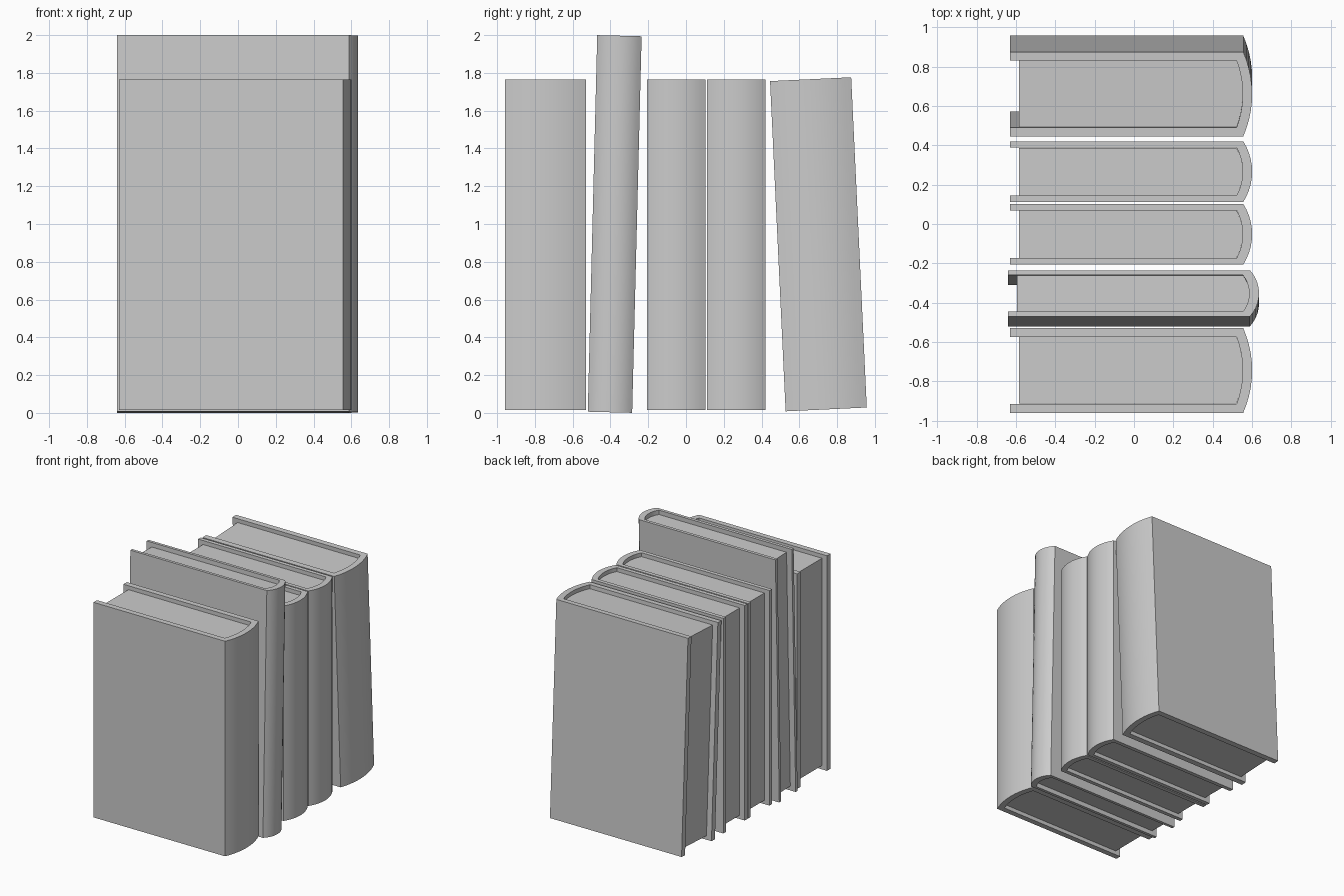
import bpy, bmesh, math

if "Cube" in bpy.data.objects:
    bpy.data.objects.remove(bpy.data.objects["Cube"])

SEG = 10  # facets across the rounded spine


def side_profile(x_left, x_corner, bulge, half):
    """U-shaped outline: board end, spine corner, shallow arc, back again."""
    pts = [(x_left, -half)]
    radius = (half * half + bulge * bulge) / (2 * bulge)
    a = math.asin(half / radius)
    cx = x_corner + bulge - radius
    for i in range(SEG + 1):
        t = -a + 2 * a * i / SEG
        pts.append((cx + radius * math.cos(t), radius * math.sin(t)))
    return pts + [(x_left, half)]


def finish(name, bm, loc, tilt):
    bmesh.ops.recalc_face_normals(bm, faces=bm.faces)
    me = bpy.data.meshes.new(name)
    bm.to_mesh(me)
    bm.free()
    ob = bpy.data.objects.new(name, me)
    bpy.context.collection.objects.link(ob)
    ob.location = loc
    ob.rotation_euler.x = math.radians(tilt)
    bpy.ops.object.select_all(action='DESELECT')
    ob.select_set(True)
    bpy.context.view_layer.objects.active = ob
    bpy.ops.object.shade_smooth_by_angle(angle=math.radians(14))


def extrude(bm, faces, height):
    geo = bmesh.ops.extrude_face_region(bm, geom=faces)['geom']
    verts = [v for v in geo if isinstance(v, bmesh.types.BMVert)]
    bmesh.ops.translate(bm, verts=verts, vec=(0, 0, height))


def book(name, y, z, thick, height, tilt=0, sx=1, dx=0):
    half = thick / 2
    board = thick * 0.105
    recess = height * 0.018
    loc = (dx, y, z)

    # cover: two boards joined by a curved spine
    outer = side_profile(-0.63 * sx, 0.555 * sx, 0.045 * sx, half)
    inner = side_profile(-0.63 * sx, 0.521 * sx, 0.031 * sx, half - board)
    bm = bmesh.new()
    vo = [bm.verts.new((px, py, -height / 2)) for px, py in outer]
    vi = [bm.verts.new((px, py, -height / 2)) for px, py in inner]
    faces = [bm.faces.new((vo[i], vo[i + 1], vi[i + 1], vi[i]))
             for i in range(len(vo) - 1)]
    extrude(bm, faces, height)
    finish(name + "_cover", bm, loc, tilt)

    # page block, set back from the cover edges
    bm = bmesh.new()
    pages = side_profile(-0.585 * sx, 0.521 * sx, 0.031 * sx, half - board - 0.001)
    f = bm.faces.new([bm.verts.new((px, py, -height / 2 + recess)) for px, py in pages])
    extrude(bm, [f], height - 2 * recess)
    finish(name + "_pages", bm, loc, tilt)


# row of books, front to back
book("thick_book", -0.744, 0.89, 0.43, 1.75)
book("tall_book", -0.3775, 1.0, 0.235, 1.994, tilt=-1.44, sx=1.037, dx=0.013)
book("medium_book_a", -0.052, 0.89, 0.308, 1.75)
book("medium_book_b", 0.266, 0.89, 0.308, 1.75)
book("leaning_book", 0.701, 0.8925, 0.43, 1.75, tilt=2.7)
